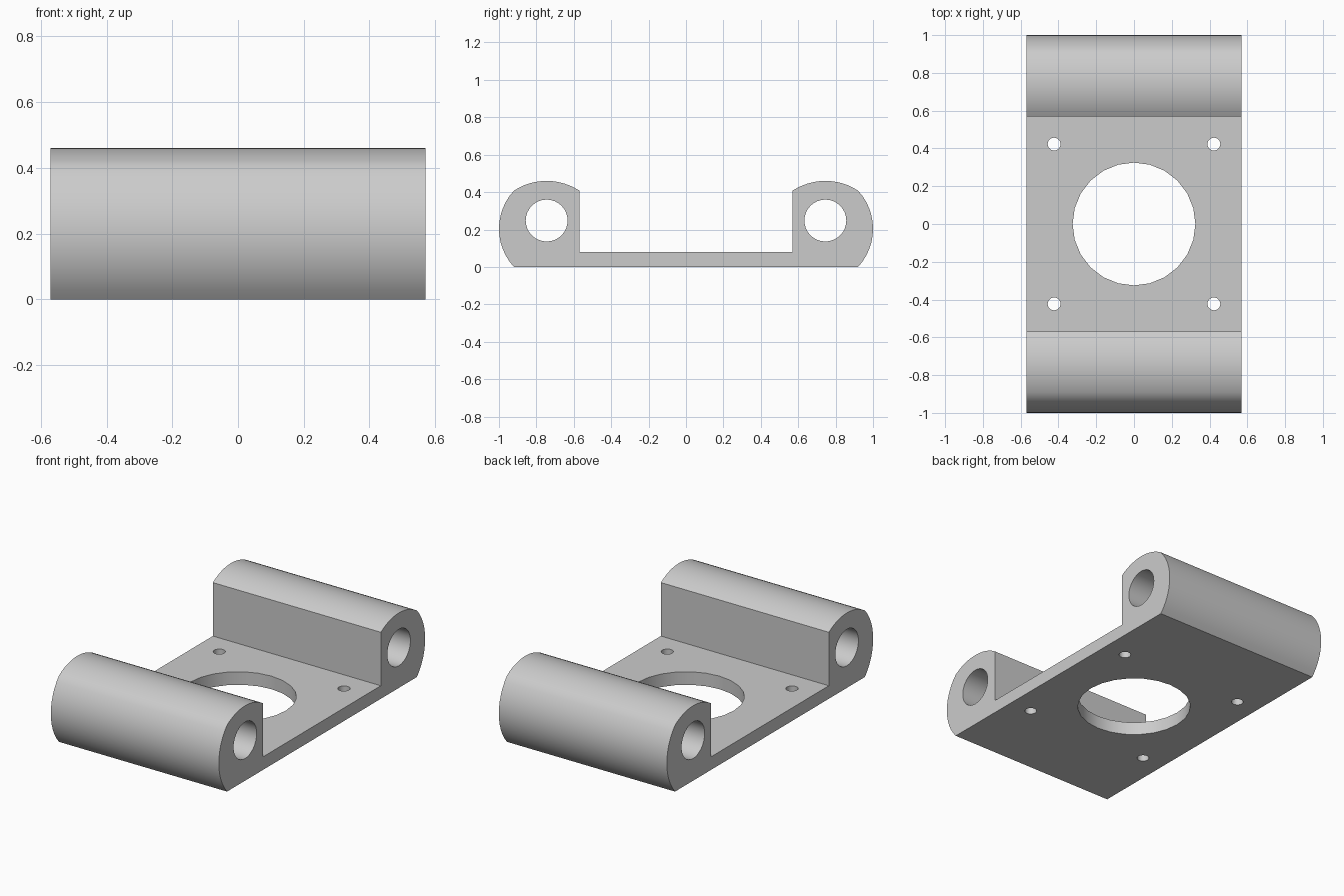
import bpy, bmesh
from math import sin, cos, pi, radians, hypot, atan2

cube = bpy.data.objects.get("Cube")
if cube:
    bpy.data.objects.remove(cube, do_unlink=True)

HALF_WIDTH = 0.57
BARREL_Y, BARREL_Z = 0.745, 0.248

grey = bpy.data.materials.new("light grey")
grey.use_nodes = True
colour = (0.6, 0.6, 0.6, 1)
grey.diffuse_color = colour
grey.node_tree.nodes["Principled BSDF"].inputs["Base Color"].default_value = colour


def arc(start, end, sagitta, steps=12):
    """Points from start to end, bulging to the right of the direction of travel."""
    (ax, ay), (bx, by) = start, end
    chord = hypot(bx - ax, by - ay)
    radius = (chord * chord / 4 + sagitta * sagitta) / (2 * sagitta)
    nx, ny = (by - ay) / chord, (ax - bx) / chord
    cx = (ax + bx) / 2 - nx * (radius - sagitta)
    cy = (ay + by) / 2 - ny * (radius - sagitta)
    first = atan2(ay - cy, ax - cx)
    sweep = (atan2(by - cy, bx - cx) - first) % (2 * pi)
    return [(cx + radius * cos(first + sweep * i / steps),
             cy + radius * sin(first + sweep * i / steps)) for i in range(steps + 1)]


# Bracket: half outline of one barrel, mirrored, extruded across the width
shoulder = (0.92, 0.408)
half = arc((0.92, 0), shoulder, 0.08)
half += arc(shoulder, (0.57, 0.408), 0.052)[1:]
half.append((0.57, 0.08))
outline = half + [(-y, z) for y, z in reversed(half)]

bm = bmesh.new()
face = bm.faces.new([bm.verts.new((-HALF_WIDTH, y, z)) for y, z in outline])
side = bmesh.ops.extrude_face_region(bm, geom=[face])["geom"]
bmesh.ops.translate(bm, vec=(2 * HALF_WIDTH, 0, 0),
                    verts=[v for v in side if isinstance(v, bmesh.types.BMVert)])
bmesh.ops.recalc_face_normals(bm, faces=bm.faces[:])
mesh = bpy.data.meshes.new("hinge_bracket")
bm.to_mesh(mesh)
bm.free()
mesh.materials.append(grey)
bracket = bpy.data.objects.new("hinge_bracket", mesh)
bpy.context.collection.objects.link(bracket)
bpy.context.view_layer.objects.active = bracket
bracket.select_set(True)


def drill(name, location, radius, sides, depth, rotation=(0, 0, 0)):
    """Cut a round hole through the bracket."""
    bpy.ops.mesh.primitive_cylinder_add(vertices=sides, radius=radius, depth=depth,
                                        location=location, rotation=rotation)
    cutter = bpy.context.object
    cutter.name = name
    cutter.hide_render = True
    cutter.data.materials.append(grey)
    bpy.context.view_layer.objects.active = bracket
    cut = bracket.modifiers.new(name, "BOOLEAN")
    cut.operation, cut.solver, cut.object = "DIFFERENCE", "EXACT", cutter
    bpy.ops.object.modifier_apply(modifier=cut.name)
    bpy.data.objects.remove(cutter, do_unlink=True)


# Large opening, pin bores and screw holes
drill("centre_opening", (0, 0, 0.04), 0.325, 24, 0.4)
for s in (-1, 1):
    drill("pin_bore", (0, s * BARREL_Y, BARREL_Z), 0.112, 32, 2, (0, radians(90), 0))
    for t in (-1, 1):
        drill("screw_hole", (s * 0.423, t * 0.423, 0.04), 0.034, 20, 0.4)

# Smooth barrels and bores, crisp edges
bpy.ops.object.select_all(action="DESELECT")
bracket.select_set(True)
bpy.context.view_layer.objects.active = bracket
bpy.ops.object.shade_smooth_by_angle(angle=radians(30))
